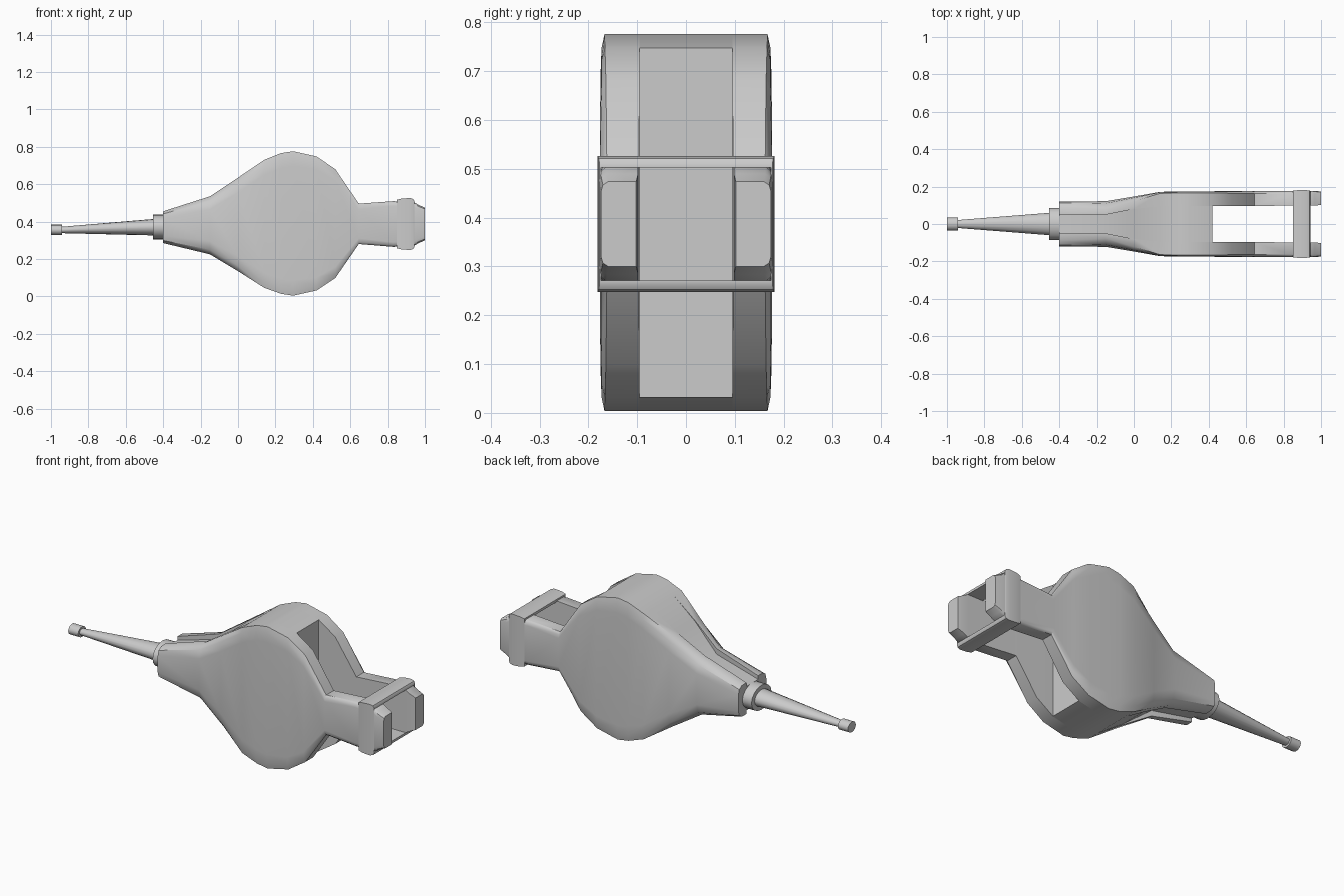
import bpy, math

if "Cube" in bpy.data.objects:
    bpy.data.objects.remove(bpy.data.objects["Cube"])

def loft(name, rings, wrap=False, angle=40):
    """Skin equal-length point rings; cap the ends or wrap into a loop."""
    n, m = len(rings[0]), len(rings)
    verts = [p for r in rings for p in r]
    faces = []
    for i in range(m if wrap else m - 1):
        a, b = i * n, ((i + 1) % m) * n
        faces += [(a + j, a + (j + 1) % n, b + (j + 1) % n, b + j) for j in range(n)]
    if not wrap:
        faces += [tuple(range(n))[::-1], tuple(range((m - 1) * n, m * n))]
    me = bpy.data.meshes.new(name)
    me.from_pydata(verts, [], faces)
    ob = bpy.data.objects.new(name, me)
    bpy.context.collection.objects.link(ob)
    bpy.ops.object.select_all(action='DESELECT')
    ob.select_set(True)
    bpy.context.view_layer.objects.active = ob
    bpy.ops.object.mode_set(mode='EDIT')
    bpy.ops.mesh.select_all(action='SELECT')
    bpy.ops.mesh.normals_make_consistent(inside=False)
    bpy.ops.object.mode_set(mode='OBJECT')
    bpy.ops.object.shade_smooth_by_angle(angle=math.radians(angle))
    return ob

def ellipse(x, zc, ry, rz, n=16):
    return [(x, ry * math.cos(2 * math.pi * i / n), zc + rz * math.sin(2 * math.pi * i / n))
            for i in range(n)]

def rect(x, hy, hz, zc=0.387):
    return [(x, sy * hy, zc + sz * hz) for sy, sz in ((-1, -1), (1, -1), (1, 1), (-1, 1))]

# Boards: x, centre z, half height, inner y, outer y, shoulder width, shoulder drop
stations = [
    (-0.40, .370, .085, .05, .120, .030, .040),
    (-0.15, .380, .155, .05, .122, .045, .070),
    (0.00, .385, .250, .08, .147, .025, .080),
    (0.14, .388, .342, .095, .172, .008, .080),
    (0.23, .390, .376, .095, .174, .008, .080),
    (0.295, .390, .386, .095, .175, .008, .080),
    (0.42, .390, .358, .095, .175, .009, .070),
    (0.52, .389, .291, .095, .176, .012, .060),
    (0.645, .388, .108, .097, .177, .015, .030),
    (0.83, .387, .122, .098, .177, .015, .025),
    (0.94, .387, .118, .098, .177, .015, .025),
    (0.965, .387, .103, .098, .177, .015, .025),
    (1.00, .387, .087, .102, .174, .015, .020),
]
rings = []
for x, c, h, yi, yo, sw, sd in stations:
    half = [(yi, h), (yo - sw, h), (yo - sw * .25, h - sd * .35), (yo, h - sd)]
    loop = half + [(y, -z) for y, z in reversed(half)]
    rings.append([(x, -y, c + z) for y, z in loop])
board = loft("side_board", rings)
mirror = board.modifiers.new("Mirror", 'MIRROR')
mirror.use_axis = (False, True, False)

# Leather bag between the boards, sunk slightly at the neck
bag = [(x, c, h - {-0.40: .02, -0.15: .03, 0.0: .004}.get(x, 0), yi + .001)
       for x, c, h, yi, yo, sw, sd in stations if x <= 0.42]
loft("leather_bag", [rect(x, y, h, c) for x, c, h, y in bag])

# Closing band around both handles
loft("handle_band", [rect(x, y, z) for x, y, z in (
    (.85, .174, .116), (.85, .178, .130), (.875, .181, .136), (.92, .181, .139),
    (.937, .179, .134), (.943, .177, .124), (.943, .174, .116))], wrap=True)

# Collar, tapered nozzle and tip ring
loft("nozzle_collar", [ellipse(-.39, .370, .086, .067), ellipse(-.455, .370, .086, .067)])
loft("nozzle", [ellipse(-.45, .370, .060, .044), ellipse(-.945, .355, .021, .017)])
loft("nozzle_tip", [ellipse(-.94, .355, .034, .028), ellipse(-1.0, .355, .034, .028)])
